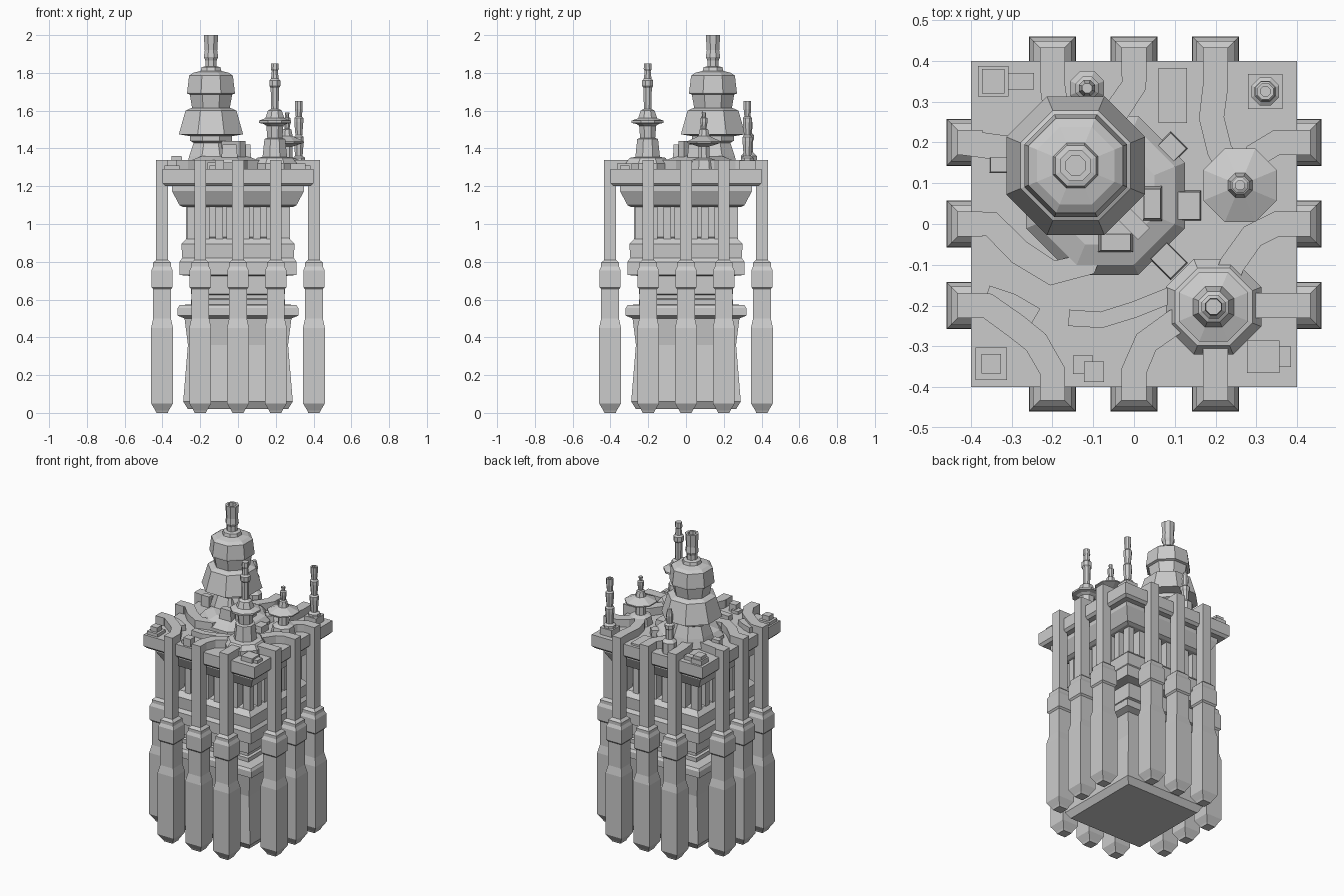
import bpy, bmesh, math
from mathutils import Vector


def finish(name, bm):
    bmesh.ops.recalc_face_normals(bm, faces=bm.faces)
    me = bpy.data.meshes.new(name)
    bm.to_mesh(me)
    bm.free()
    ob = bpy.data.objects.new(name, me)
    bpy.context.collection.objects.link(ob)
    return ob


def loft(name, x, y, profile, n=8):
    """Closed n-sided stack; profile is (half width across flats, z)."""
    bm = bmesh.new()
    rings = []
    for r, z in profile:
        R = r / math.cos(math.pi / n)
        rings.append([bm.verts.new((x + R * math.cos(math.pi / n + 2 * math.pi * i / n),
                                    y + R * math.sin(math.pi / n + 2 * math.pi * i / n), z))
                      for i in range(n)])
    for a, b in zip(rings, rings[1:]):
        for i in range(n):
            j = (i + 1) % n
            bm.faces.new((a[i], a[j], b[j], b[i]))
    bm.faces.new(rings[0][::-1])
    bm.faces.new(rings[-1])
    return finish(name, bm)


def box(name, x, y, z0, z1, sx, sy, rot=0, taper=1.0):
    bm = bmesh.new()
    bmesh.ops.create_cube(bm, size=1)
    for v in bm.verts:
        k = taper if v.co.z > 0 else 1
        v.co = Vector((v.co.x * sx * k, v.co.y * sy * k, (z0 + z1) / 2 + v.co.z * (z1 - z0)))
    c, s = math.cos(rot), math.sin(rot)
    for v in bm.verts:
        v.co.x, v.co.y = x + v.co.x * c - v.co.y * s, y + v.co.x * s + v.co.y * c
    return finish(name, bm)


def conduit(name, path, w=0.031, z0=1.24, z1=1.34):
    """Rectangular duct swept along a flat path."""
    bm = bmesh.new()
    p = [Vector(q) for q in path]
    rings = []
    for i, q in enumerate(p):
        d = (p[min(i + 1, len(p) - 1)] - p[max(i - 1, 0)]).normalized()
        s = Vector((-d.y, d.x)) * w
        rings.append([bm.verts.new((q.x + k * s.x, q.y + k * s.y, z))
                      for k, z in ((1, z0), (-1, z0), (-1, z1), (1, z1))])
    for a, b in zip(rings, rings[1:]):
        for i in range(4):
            j = (i + 1) % 4
            bm.faces.new((a[i], a[j], b[j], b[i]))
    bm.faces.new(rings[0])
    bm.faces.new(rings[-1][::-1])
    return finish(name, bm)


# Square core: foot, waist, belt
loft("core_foot", 0, 0, [(.265, .02), (.29, .06), (.265, .36), (.283, .5), (.32, .515),
                         (.32, .555), (.31, .57), (.25, .575), (.25, .60), (.235, .605),
                         (.235, .625), (.25, .63), (.25, .73)], 4)
loft("core_belt", 0, 0, [(.25, .725), (.31, .73), (.31, .80), (.295, .82), (.30, .895),
                         (.27, .925), (.22, .93), (.22, 1.12)], 4)
# Crown and deck slab
loft("crown", 0, 0, [(.29, 1.09), (.31, 1.10), (.35, 1.175), (.35, 1.20), (.33, 1.215)], 4)
loft("deck", 0, 0, [(.385, 1.20), (.40, 1.215), (.40, 1.29)], 4)

# Vertical ribs around the upper core
for side in range(4):
    a = side * math.pi / 2
    for t in (-.25, -.17, -.10, -.04, .04, .10, .17):
        x, y = t * math.cos(a) + .25 * math.sin(a), t * math.sin(a) - .25 * math.cos(a)
        box("core_rib", x, y, .91, 1.11, .04, .05, a)

# Twelve hanging pillars
pillar = [(.03, 0), (.035, .012), (.058, .05), (.058, .45), (.047, .50), (.047, .655),
          (.056, .665), (.056, .755), (.047, .775), (.047, .795), (.031, .81), (.031, 1.34)]
for side in range(4):
    a = side * math.pi / 2
    for t in (-.2, 0, .2):
        loft("pillar", t * math.cos(a) + .402 * math.sin(a),
             t * math.sin(a) - .402 * math.cos(a), pillar, 4)

# Deck conduits running from pillar heads to the turrets
for path in ([(-.2, .42), (-.2, .34), (-.18, .2)],
             [(0, .42), (0, .34), (-.04, .28), (-.1, .2)],
             [(.2, .42), (.2, .34), (.19, .26), (.21, .18), (.26, .1)],
             [(.42, .2), (.35, .2), (.30, .17), (.26, .1)],
             [(.42, 0), (.35, 0), (.29, -.03), (.24, -.1), (.2, -.2)],
             [(.42, -.2), (.2, -.2)],
             [(.2, -.42), (.2, -.2)],
             [(0, -.42), (0, -.36), (.03, -.29), (.1, -.24), (.2, -.2)],
             [(-.2, -.42), (-.2, -.36), (-.24, -.29), (-.29, -.25), (-.36, -.2), (-.42, -.2)],
             [(-.42, 0), (-.35, 0), (-.28, -.07), (-.2, -.12), (-.12, -.1), (-.08, 0)],
             [(-.42, .2), (-.2, .17)]):
    conduit("conduit", path)
for path in ([(-.16, -.23), (-.08, -.235), (0, -.21), (.1, -.17)],
             [(-.36, -.17), (-.3, -.19), (-.24, -.225)]):
    conduit("thin_conduit", path, .02, 1.28, 1.325)

# Main tower on its offset platform
loft("tower_platform", -.07, .07, [(.195, 1.28), (.195, 1.31), (.17, 1.34), (.12, 1.36)])
loft("main_tower", -.143, .143, [(.13, 1.3), (.115, 1.36), (.092, 1.43), (.11, 1.44), (.11, 1.465),
                                 (.17, 1.475), (.135, 1.60), (.115, 1.61), (.10, 1.615),
                                 (.112, 1.685), (.126, 1.69), (.126, 1.70), (.116, 1.785),
                                 (.095, 1.80), (.055, 1.81), (.05, 1.83), (.03, 1.835),
                                 (.03, 1.865), (.038, 1.885), (.033, 1.92), (.038, 2.0),
                                 (.024, 2.0), (.024, 1.96)])
box("tower_bracket_right", .045, .05, 1.33, 1.42, .05, .09, taper=.8)
box("tower_bracket_front", -.045, -.045, 1.33, 1.42, .09, .05, taper=.8)
box("tower_strut", -.025, .025, 1.34, 1.44, .14, .04, math.radians(135))
for x, y, r in ((.135, .045, 0), (.085, -.09, 45), (.085, .18, -45)):
    box("platform_foot", x, y, 1.28, 1.33, .06, .075, math.radians(r), .9)
box("tower_side_block", -.325, .145, 1.28, 1.36, .06, .04, taper=.9)

# Front right antenna turret
loft("front_turret", .195, -.203, [(.117, 1.28), (.117, 1.32), (.095, 1.35), (.065, 1.355),
                                   (.055, 1.45), (.04, 1.455), (.045, 1.52), (.06, 1.53),
                                   (.085, 1.535), (.085, 1.547), (.05, 1.56), (.037, 1.60),
                                   (.02, 1.61), (.022, 1.72), (.029, 1.73), (.029, 1.76),
                                   (.02, 1.77), (.016, 1.81), (.021, 1.82), (.019, 1.85)])
# Dish turret
loft("dish_turret", .26, .095, [(.07, 1.28), (.06, 1.34), (.03, 1.35), (.028, 1.41), (.09, 1.43),
                                (.09, 1.437), (.03, 1.465), (.022, 1.50), (.013, 1.505),
                                (.019, 1.54), (.019, 1.56), (.01, 1.565), (.012, 1.59)])
# Rear masts
box("mast_base", .322, .325, 1.28, 1.335, .085, .085)
loft("corner_mast", .322, .325, [(.034, 1.33), (.034, 1.35), (.02, 1.36), (.026, 1.44),
                                 (.026, 1.46), (.018, 1.47), (.024, 1.54), (.024, 1.56),
                                 (.016, 1.57), (.02, 1.61), (.02, 1.65), (.012, 1.65), (.012, 1.62)])
loft("rear_mast", -.115, .333, [(.042, 1.28), (.042, 1.36), (.022, 1.38), (.022, 1.44),
                                (.028, 1.45), (.028, 1.47), (.016, 1.48), (.02, 1.53), (.012, 1.57)])

# Deck boxes and panels
for name, x, y, sx, sy, h in (("rear_left_box", -.345, .35, .075, .075, .03),
                              ("rear_left_box_top", -.345, .35, .055, .06, .05),
                              ("rear_left_arm", -.28, .35, .07, .04, .025),
                              ("front_left_box", -.35, -.343, .078, .08, .02),
                              ("front_left_box_top", -.35, -.343, .048, .048, .05),
                              ("front_box", -.098, -.362, .05, .05, .05),
                              ("front_box_arm", -.125, -.345, .05, .045, .02),
                              ("front_right_box", .317, -.325, .08, .08, .03),
                              ("front_right_step", .37, -.325, .03, .05, .02),
                              ("rear_panel", .095, .315, .07, .135, .012)):
    box(name, x, y, 1.28, 1.29 + h, sx, sy)
